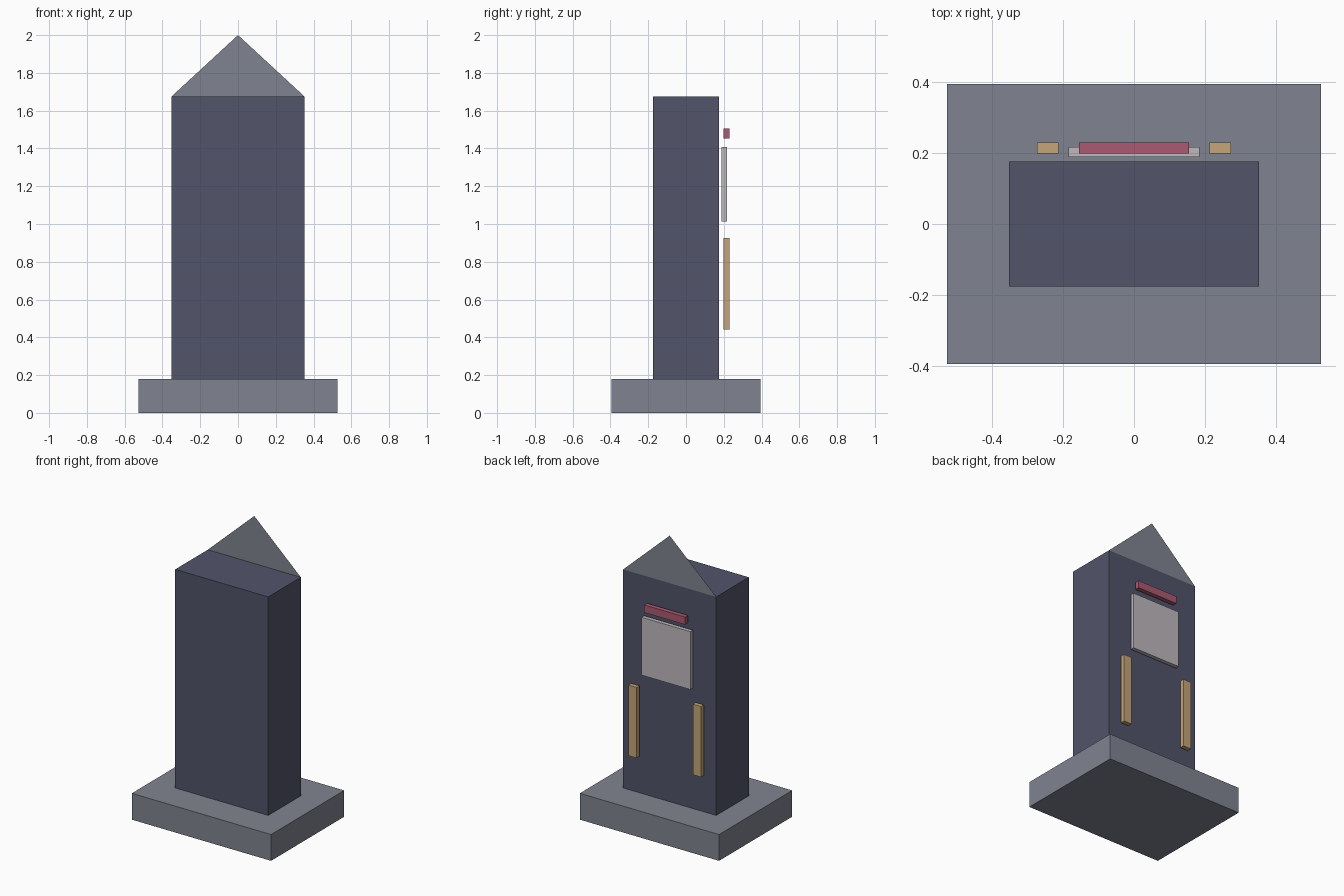
import bpy

if "Cube" in bpy.data.objects:
    bpy.data.objects.remove(bpy.data.objects["Cube"])


def material(name, rgb):
    # sRGB 0-255 to linear
    lin = [((c / 255 + 0.055) / 1.055) ** 2.4 for c in rgb]
    m = bpy.data.materials.new(name)
    m.diffuse_color = (*lin, 1)
    m.use_nodes = True
    m.node_tree.nodes["Principled BSDF"].inputs["Base Color"].default_value = m.diffuse_color
    return m


def mesh_part(name, verts, faces, mat):
    me = bpy.data.meshes.new(name)
    me.from_pydata(verts, [], faces)
    me.materials.append(mat)
    ob = bpy.data.objects.new(name, me)
    bpy.context.collection.objects.link(ob)
    return ob


def box(name, x, y, z, mat):
    verts = [(a, b, c) for c in z for b in y for a in x]
    faces = [(0, 2, 3, 1), (4, 5, 7, 6), (0, 1, 5, 4),
             (2, 6, 7, 3), (0, 4, 6, 2), (1, 3, 7, 5)]
    return mesh_part(name, verts, faces, mat)


stone = material("grey stone", (128, 132, 144))
slate = material("dark slate", (82, 84, 106))
pale = material("pale plaque", (190, 184, 190))
rose = material("rose", (170, 90, 113))
gold = material("tan gold", (197, 165, 120))

# Plinth and upright slab
box("plinth", (-0.527, 0.527), (-0.395, 0.395), (0, 0.18), stone)
box("slab", (-0.352, 0.352), (-0.176, 0.176), (0.18, 1.675), slate)

# Flat triangular gable standing on the slab's back edge
mesh_part("gable", [(0.352, 0.176, 1.675), (-0.352, 0.176, 1.675), (0, 0.176, 2.0)],
          [(0, 1, 2)], stone)

# Fittings floating just off the back face
box("plaque", (-0.185, 0.185), (0.189, 0.217), (1.012, 1.408), pale)
box("top_bar", (-0.155, 0.155), (0.199, 0.23), (1.453, 1.505), rose)
for side, x in (("left", (-0.274, -0.213)), ("right", (0.213, 0.274))):
    box(side + "_strip", x, (0.199, 0.23), (0.442, 0.925), gold)
